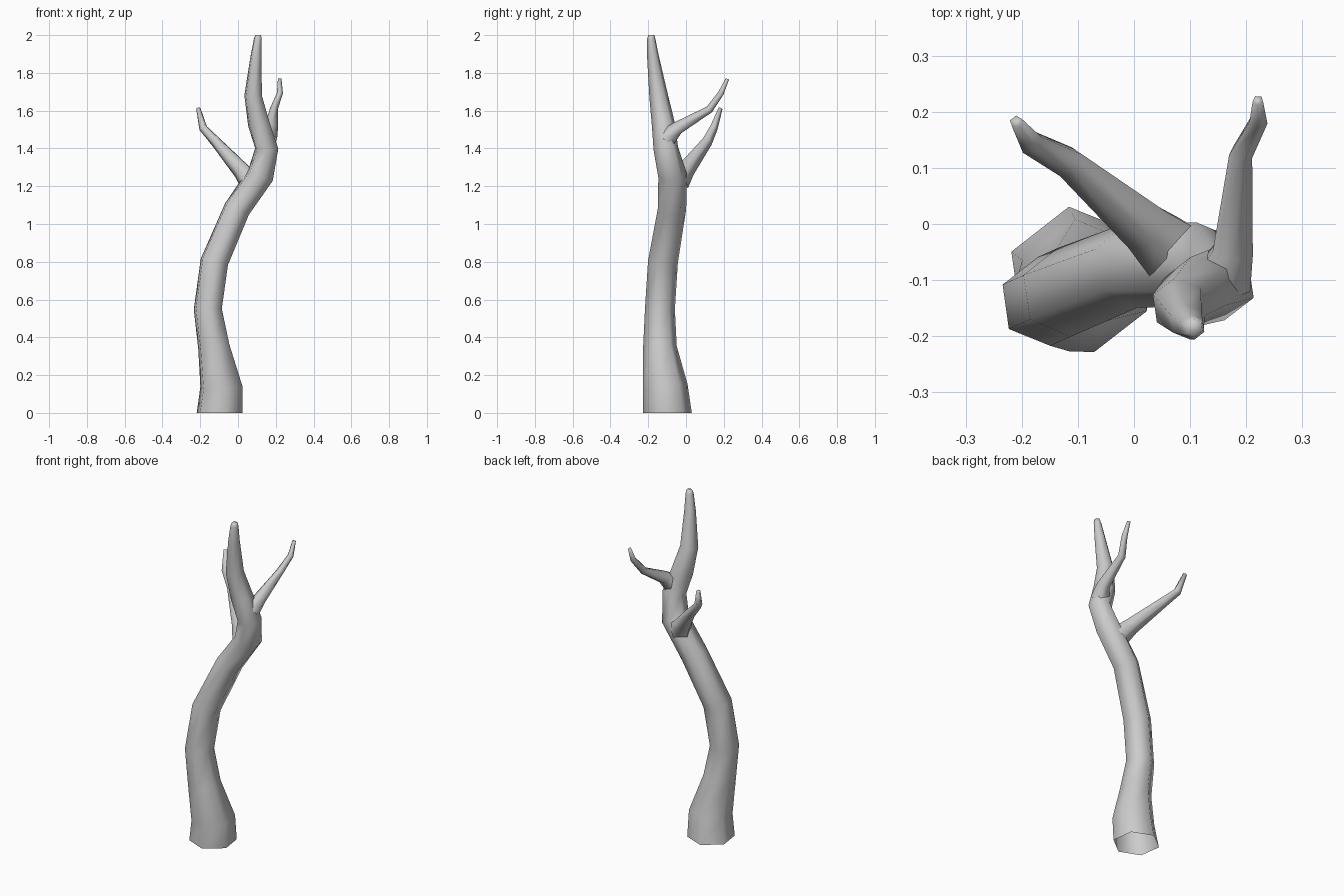
import bpy, bmesh, math
from mathutils import Vector


def limb(name, path, sides, phase, flat_base=False):
    """Tapered tube through (x, y, z, radius) points, open at the start, capped at the tip."""
    pts = [Vector(p[:3]) for p in path]
    bm = bmesh.new()
    rings = []
    for i, p in enumerate(pts):
        a = pts[max(i - 1, 0)]
        b = pts[min(i + 1, len(pts) - 1)]
        d = (p - a).normalized() + (b - p).normalized()
        if flat_base and i in (0, len(pts) - 1):
            d = Vector((0, 0, 1))
        rot = Vector((0, 0, 1)).rotation_difference(d.normalized())
        ring = []
        for k in range(sides):
            t = math.radians(phase) + 2 * math.pi * k / sides
            ring.append(bm.verts.new(p + rot @ Vector((math.cos(t), math.sin(t), 0)) * path[i][3]))
        rings.append(ring)
    for r0, r1 in zip(rings, rings[1:]):
        for k in range(sides):
            n = (k + 1) % sides
            bm.faces.new((r0[k], r0[n], r1[n], r1[k]))
    bm.faces.new(rings[-1])
    for f in bm.faces:
        f.smooth = True
    mesh = bpy.data.meshes.new(name)
    bm.to_mesh(mesh)
    bm.free()
    ob = bpy.data.objects.new(name, mesh)
    bpy.context.collection.objects.link(ob)
    return ob


# Curving six-sided trunk
limb("trunk", [
    (-0.098, -0.098, 0.00, 0.130), (-0.088, -0.110, 0.14, 0.120),
    (-0.128, -0.138, 0.35, 0.090), (-0.160, -0.138, 0.55, 0.080),
    (-0.125, -0.122, 0.80, 0.080), (-0.005, -0.074, 1.08, 0.076),
    (0.120, -0.072, 1.26, 0.076), (0.152, -0.107, 1.40, 0.066),
    (0.110, -0.120, 1.53, 0.062), (0.080, -0.145, 1.68, 0.050),
    (0.095, -0.174, 1.88, 0.032), (0.105, -0.184, 1.98, 0.022),
    (0.107, -0.184, 2.00, 0.016)], 6, 98, True)

# Lower branch, reaching back and left
limb("left_branch", [
    (0.070, -0.045, 1.225, 0.066), (0.020, -0.003, 1.285, 0.050),
    (-0.115, 0.110, 1.435, 0.030), (-0.185, 0.146, 1.510, 0.023),
    (-0.210, 0.182, 1.613, 0.012)], 5, 20)

# Upper branch, reaching back
limb("back_branch", [
    (0.155, -0.100, 1.450, 0.056), (0.176, -0.045, 1.505, 0.038),
    (0.190, 0.125, 1.605, 0.022), (0.222, 0.185, 1.690, 0.017),
    (0.221, 0.220, 1.768, 0.010)], 5, 50)
